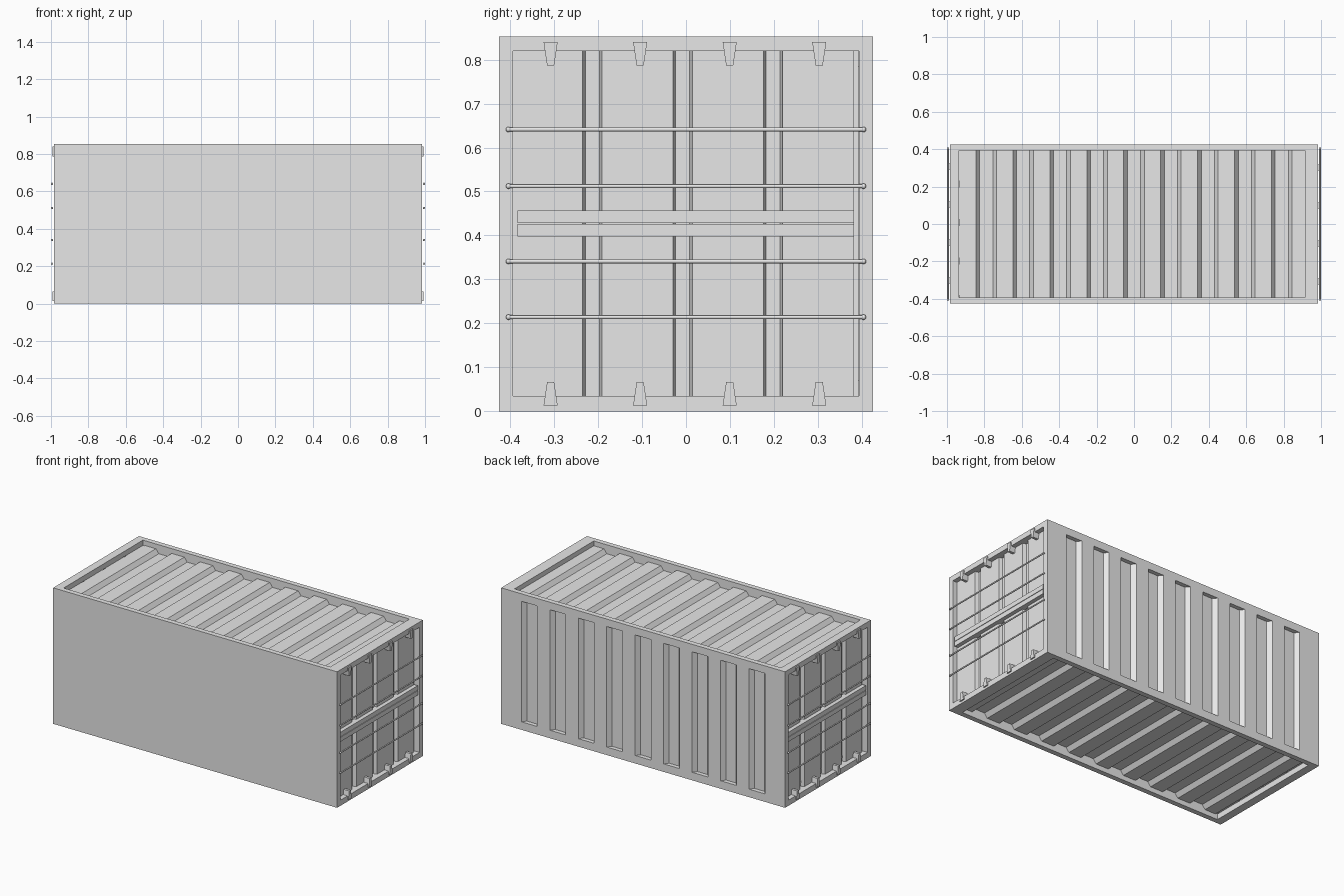
import bpy
import bmesh
from mathutils import Matrix, Vector
from math import pi

cube = bpy.data.objects.get("Cube")
if cube:
    bpy.data.objects.remove(cube, do_unlink=True)

# Overall half length, half width and height
LX, LY, H = 0.985, 0.425, 0.853
RECESS = 0.03
DEPTH = 0.026

paint = bpy.data.materials.new("plain_grey")
paint.use_nodes = True
paint.diffuse_color = (0.8, 0.8, 0.8, 1)
for node in paint.node_tree.nodes:
    if node.type == "BSDF_PRINCIPLED":
        node.inputs["Base Color"].default_value = (0.8, 0.8, 0.8, 1)


def finish(bm, name):
    bmesh.ops.recalc_face_normals(bm, faces=bm.faces)
    mesh = bpy.data.meshes.new(name)
    bm.to_mesh(mesh)
    bm.free()
    mesh.materials.append(paint)
    obj = bpy.data.objects.new(name, mesh)
    bpy.context.scene.collection.objects.link(obj)
    return obj


def box(name, x, y, z):
    bm = bmesh.new()
    size = [max(r) - min(r) for r in (x, y, z)]
    mid = [sum(r) / 2 for r in (x, y, z)]
    bmesh.ops.create_cube(bm, size=1, matrix=Matrix.Translation(mid) @ Matrix.Diagonal((*size, 1)))
    return finish(bm, name)


def prism(name, profile, lo, hi, place):
    """Extrude a (u, v) profile along w, with place(u, v, w) giving the position."""
    bm = bmesh.new()
    rings = [[bm.verts.new(place(u, v, w)) for u, v in profile] for w in (lo, hi)]
    n = len(profile)
    bm.faces.new(rings[0])
    bm.faces.new(rings[1][::-1])
    for i in range(n):
        j = (i + 1) % n
        bm.faces.new((rings[0][i], rings[0][j], rings[1][j], rings[1][i]))
    return finish(bm, name)


def corrugated(start, end, grooves, slope, depth, back, gap=None):
    """Closed sheet profile: flat at v = 0, grooves down to -depth."""
    pts = [(start, -back)]
    if gap:
        pts += [(start, -depth), (gap, -depth), (gap, 0)]
    else:
        pts.append((start, 0))
    for a, b in grooves:
        pts += [(a, 0), (a + slope, -depth), (b - slope, -depth), (b, 0)]
    return pts + [(end, 0), (end, -back)]


# Plain front wall
box("front_wall", (-LX, LX), (-LY, -0.393), (0, H))

# Back wall: grooved sheet between two rails
long_grooves = [(-0.845 + 0.1975 * i, -0.735 + 0.1975 * i) for i in range(9)]
box("back_bottom_rail", (-LX, LX), (0.393, LY), (0, 0.05))
box("back_top_rail", (-LX, LX), (0.393, LY), (0.806, H))
prism("back_wall", corrugated(-LX, LX, long_grooves, 0.02, DEPTH, LY - 0.393),
      0.05, 0.806, lambda u, v, w: (u, LY + v, w))

# Roof and floor sheets, sunk below the frame
sheet = corrugated(-0.935, 0.915, long_grooves, 0.02, DEPTH, 0.04, gap=-0.92)
prism("roof_sheet", sheet, -0.393, 0.393, lambda u, v, w: (u, w, H - RECESS + v))
prism("floor_sheet", sheet, -0.393, 0.393, lambda u, v, w: (u, w, RECESS - v))

# Ends: cross rails, ribbed panel, lock bars and clips
end_grooves = [(-0.235 + 0.2055 * i, -0.191 + 0.2055 * i) for i in range(3)]
end_sheet = [(-u, v) for u, v in
             corrugated(-0.392, 0.393, [(-b, -a) for a, b in reversed(end_grooves)],
                        0.006, 0.022, 0.035, gap=-0.381)]


def clip(name, side, y, top):
    """Tapered clip, wide end on the frame."""
    shape = [(-0.016, 0.84), (0.016, 0.84), (0.008, 0.787), (-0.008, 0.787)]

    def place(u, v, w):
        return (side * w, y + u, v if top else H - v)
    return prism(name, shape, 0.95, 0.993, place)


def lock_bar(name, side, z):
    """Round bar with ball ends."""
    bm = bmesh.new()
    x = side * 0.994
    bmesh.ops.create_cone(bm, cap_ends=True, segments=12, radius1=0.0045, radius2=0.0045, depth=0.81,
                          matrix=Matrix.Translation((x, 0, z)) @ Matrix.Rotation(pi / 2, 4, "X"))
    for y in (-0.404, 0.404):
        bmesh.ops.create_uvsphere(bm, u_segments=12, v_segments=8, radius=0.006,
                                  matrix=Matrix.Translation((x, y, z)))
    for f in bm.faces:
        f.smooth = len(f.verts) < 5
    return finish(bm, name)


for side, label in ((1, "left"), (-1, "right")):
    inner = 0.915 if side > 0 else 0.935
    for z, level in (((0, 0.035), "bottom"), ((0.82, H), "top")):
        box(f"{label}_{level}_cross_rail", (side * inner, side * LX), (-0.393, 0.393), z)
    # Short post filling the back corner behind the grooved wall
    box(f"{label}_back_post", (side * 0.94, side * LX), (0.393, LY - 0.001), (0, H))
    prism(f"{label}_end_panel", end_sheet, 0.035, 0.82,
          lambda u, v, w, s=side: (s * (LX - RECESS + v), s * u, w))
    # Split middle beam
    for z, part in (((0.397, 0.4255), "lower"), ((0.4285, 0.457), "upper")):
        box(f"{label}_{part}_middle_beam", (side * 0.94, side * 0.98), (-0.383, 0.382), z)
    for i, z in enumerate((0.214, 0.341, 0.512, 0.641)):
        lock_bar(f"{label}_lock_bar_{i + 1}", side, z)
    for i in range(4):
        y = side * (-0.308 + 0.2037 * i)
        clip(f"{label}_top_clip_{i + 1}", side, y, True)
        clip(f"{label}_bottom_clip_{i + 1}", side, y, False)
